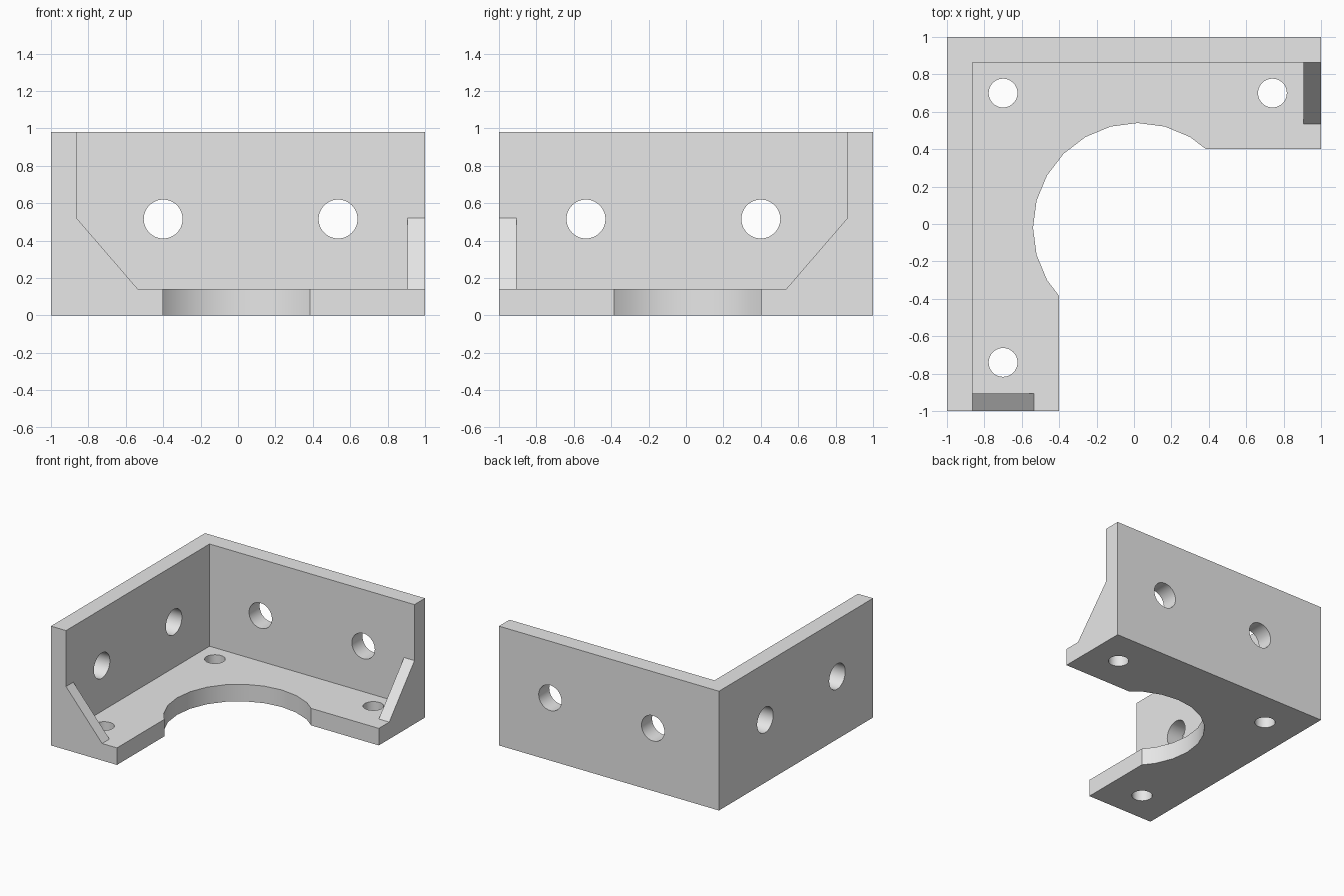
import bpy, bmesh, math
from mathutils import Matrix, Vector

if "Cube" in bpy.data.objects:
    bpy.data.objects.remove(bpy.data.objects["Cube"], do_unlink=True)

HEIGHT, FLOOR = 0.98, 0.14
WALL = 0.863           # inner wall face
RIB = 0.905            # inner face of the end gussets
ARM = 0.4              # inner edge of the floor arms

grey = bpy.data.materials.new("plain grey")
grey.use_nodes = True
grey.diffuse_color = (0.8, 0.8, 0.8, 1)
grey.node_tree.nodes["Principled BSDF"].inputs["Base Color"].default_value = grey.diffuse_color


def prism(name, points, depth):
    """Closed solid from a 3D polygon swept along a vector."""
    bm = bmesh.new()
    face = bm.faces.new([bm.verts.new(p) for p in points])
    swept = bmesh.ops.extrude_face_region(bm, geom=[face])["geom"]
    verts = [v for v in swept if isinstance(v, bmesh.types.BMVert)]
    bmesh.ops.translate(bm, verts=verts, vec=Vector(depth))
    bmesh.ops.recalc_face_normals(bm, faces=bm.faces)
    return finish(name, bm)


def box(name, lo, hi):
    corners = [(lo[0], lo[1]), (hi[0], lo[1]), (hi[0], hi[1]), (lo[0], hi[1])]
    return prism(name, [(x, y, lo[2]) for x, y in corners], (0, 0, hi[2] - lo[2]))


def drill(name, centre, radius, axis):
    bm = bmesh.new()
    turn = Vector((0, 0, 1)).rotation_difference(Vector(axis)).to_matrix().to_4x4()
    bmesh.ops.create_cone(bm, cap_ends=True, segments=48, radius1=radius, radius2=radius,
                          depth=0.4, matrix=Matrix.Translation(centre) @ turn)
    return finish(name, bm)


def finish(name, bm):
    mesh = bpy.data.meshes.new(name)
    bm.to_mesh(mesh)
    bm.free()
    mesh.materials.append(grey)
    obj = bpy.data.objects.new(name, mesh)
    bpy.context.collection.objects.link(obj)
    return obj


bracket = box("corner_bracket", (-1, -1, 0), (1, 1, HEIGHT))

# Open room between the two walls and the two gussets
cutters = [box("room_cutter", (-WALL, -RIB, FLOOR), (RIB, WALL, 2))]

# Space above the sloped gusset at each free end; (distance from centre, height)
slope = [(WALL, 2), (WALL, 0.52), (0.535, FLOOR), (-2, FLOOR), (-2, 2)]
cutters.append(prism("left_slope_cutter", [(-d, -2, z) for d, z in slope], (0, 2 - RIB, 0)))
cutters.append(prism("back_slope_cutter", [(2, d, z) for d, z in slope], (RIB - 2, 0, 0)))

# Floor notch: square corner with a round bite out of it
centre, radius = (0.02, -0.02), 0.56
meet = 0.385
arc = [(centre[0] + radius * math.cos(math.radians(a)),
        centre[1] + radius * math.sin(math.radians(a))) for a in range(60, 211, 15)]
outline = [(2, -2), (2, ARM), (meet, ARM)] + arc + [(-ARM, -meet), (-ARM, -2)]
cutters.append(prism("notch_cutter", [(x, y, -1) for x, y in outline], (0, 0, 3)))

# Screw holes through the walls and the floor
for d in (-0.4, 0.535):
    cutters.append(drill("back_wall_hole", (d, 0.95, 0.515), 0.104, (0, 1, 0)))
    cutters.append(drill("side_wall_hole", (-0.95, -d, 0.515), 0.104, (1, 0, 0)))
for x, y in ((-0.7, 0.7), (0.74, 0.7), (-0.7, -0.74)):
    cutters.append(drill("floor_hole", (x, y, 0), 0.077, (0, 0, 1)))

bpy.ops.object.select_all(action='DESELECT')
bpy.context.view_layer.objects.active = bracket
bracket.select_set(True)
for cutter in cutters:
    cutter.hide_render = True
    mod = bracket.modifiers.new(cutter.name, 'BOOLEAN')
    mod.operation, mod.solver, mod.object = 'DIFFERENCE', 'EXACT', cutter
    bpy.ops.object.modifier_apply(modifier=mod.name)
    bpy.data.objects.remove(cutter, do_unlink=True)

bpy.ops.object.shade_smooth_by_angle(angle=math.radians(30))
